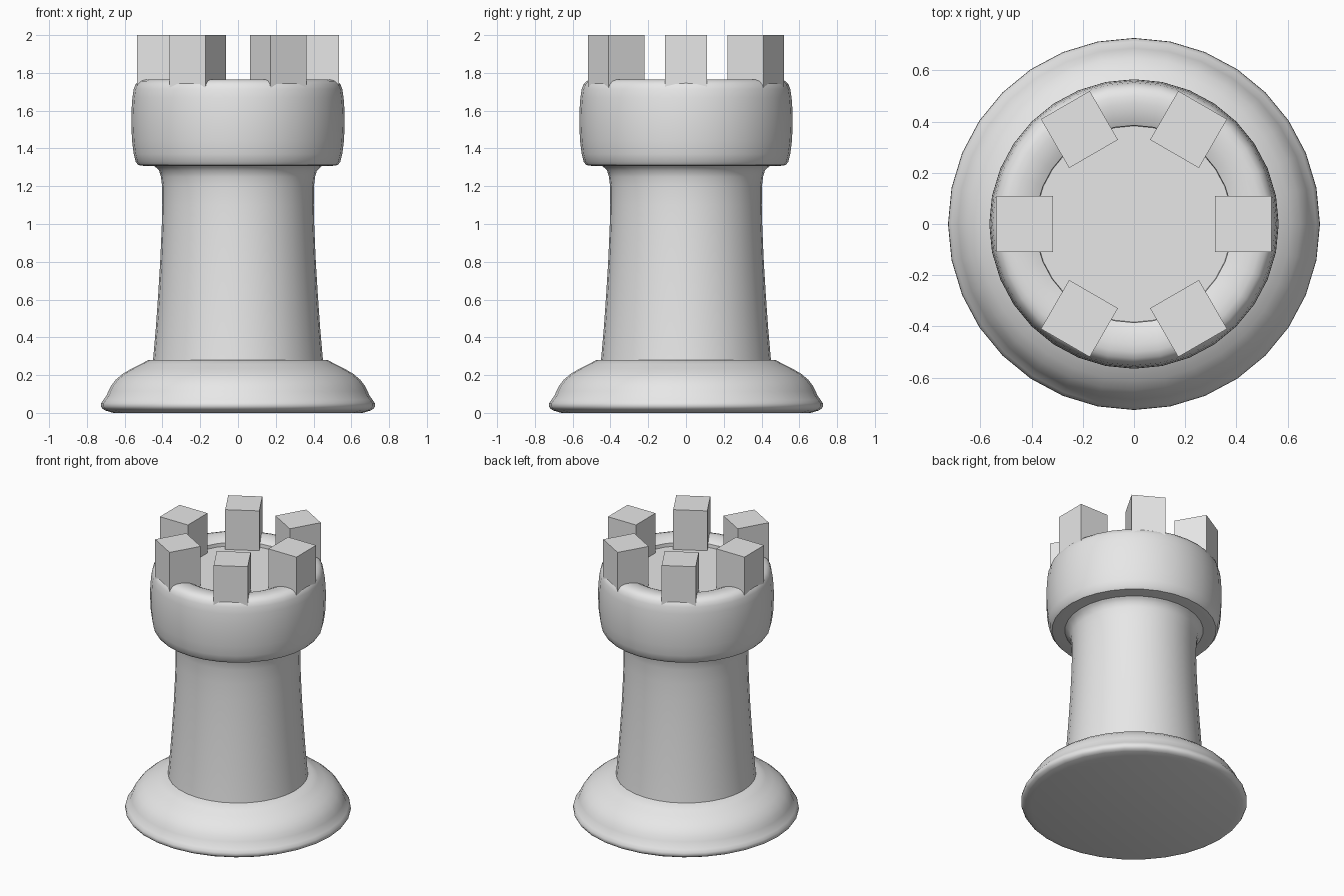
import bpy, bmesh, math
from mathutils import Matrix

if "Cube" in bpy.data.objects:
    bpy.data.objects.remove(bpy.data.objects["Cube"])

SEGMENTS = 32

stone = bpy.data.materials.new("light_grey_stone")
stone.diffuse_color = (0.8, 0.8, 0.8, 1)
stone.use_nodes = True
stone.node_tree.nodes["Principled BSDF"].inputs["Base Color"].default_value = stone.diffuse_color


def finish(name, bm):
    bmesh.ops.recalc_face_normals(bm, faces=bm.faces)
    mesh = bpy.data.meshes.new(name)
    bm.to_mesh(mesh)
    bm.free()
    mesh.materials.append(stone)
    obj = bpy.data.objects.new(name, mesh)
    bpy.context.collection.objects.link(obj)
    return obj


def lathe(name, profile):
    """Revolve (radius, height) points; both ends lie on the axis."""
    bm = bmesh.new()
    verts = [bm.verts.new((r, 0, z)) for r, z in profile]
    edges = [bm.edges.new(pair) for pair in zip(verts, verts[1:])]
    bmesh.ops.spin(bm, geom=verts + edges, cent=(0, 0, 0), axis=(0, 0, 1),
                   angle=math.tau, steps=SEGMENTS)
    bmesh.ops.remove_doubles(bm, verts=bm.verts, dist=1e-4)
    obj = finish(name, bm)
    bpy.ops.object.select_all(action='DESELECT')
    obj.select_set(True)
    bpy.context.view_layer.objects.active = obj
    bpy.ops.object.shade_smooth_by_angle(angle=math.radians(38))
    return obj


# Flared foot with a rounded lower lip
lathe("base", [
    (0, 0.005), (0.66, 0.005), (0.70, 0.012), (0.718, 0.022), (0.726, 0.036),
    (0.724, 0.052), (0.712, 0.07), (0.697, 0.09), (0.686, 0.115),
    (0.672, 0.143), (0.648, 0.175), (0.61, 0.207), (0.56, 0.236),
    (0.515, 0.258), (0.475, 0.28), (0, 0.28)])

# Tapered tower body with a flared neck
lathe("column", [
    (0, 0.26), (0.452, 0.26), (0.448, 0.30), (0.435, 0.45), (0.423, 0.62),
    (0.412, 0.80), (0.404, 0.98), (0.401, 1.10), (0.402, 1.20),
    (0.408, 1.25), (0.418, 1.283), (0.435, 1.30), (0.45, 1.312), (0, 1.312)])

# Rounded collar with a shallow sunken floor
lathe("collar", [
    (0, 1.308), (0.50, 1.308), (0.528, 1.312), (0.542, 1.33), (0.552, 1.37),
    (0.561, 1.44), (0.565, 1.53), (0.564, 1.60), (0.559, 1.67),
    (0.552, 1.715), (0.542, 1.74), (0.525, 1.757), (0.50, 1.765),
    (0.47, 1.766), (0.44, 1.762), (0.41, 1.754), (0.385, 1.742),
    (0.383, 1.718), (0, 1.718)])

# Six square battlements around the rim
for i in range(6):
    bm = bmesh.new()
    bmesh.ops.create_cube(bm, size=1, matrix=(
        Matrix.Rotation(i * math.tau / 6, 4, 'Z')
        @ Matrix.Translation((0.426, 0, 1.85))
        @ Matrix.Diagonal((0.22, 0.22, 0.30, 1))))
    finish(f"battlement_{i + 1}", bm)

# Bottom disc resting on the ground plane
lathe("foot_plate", [(0, 0), (0.66, 0), (0.70, 0.012), (0, 0.012)])
